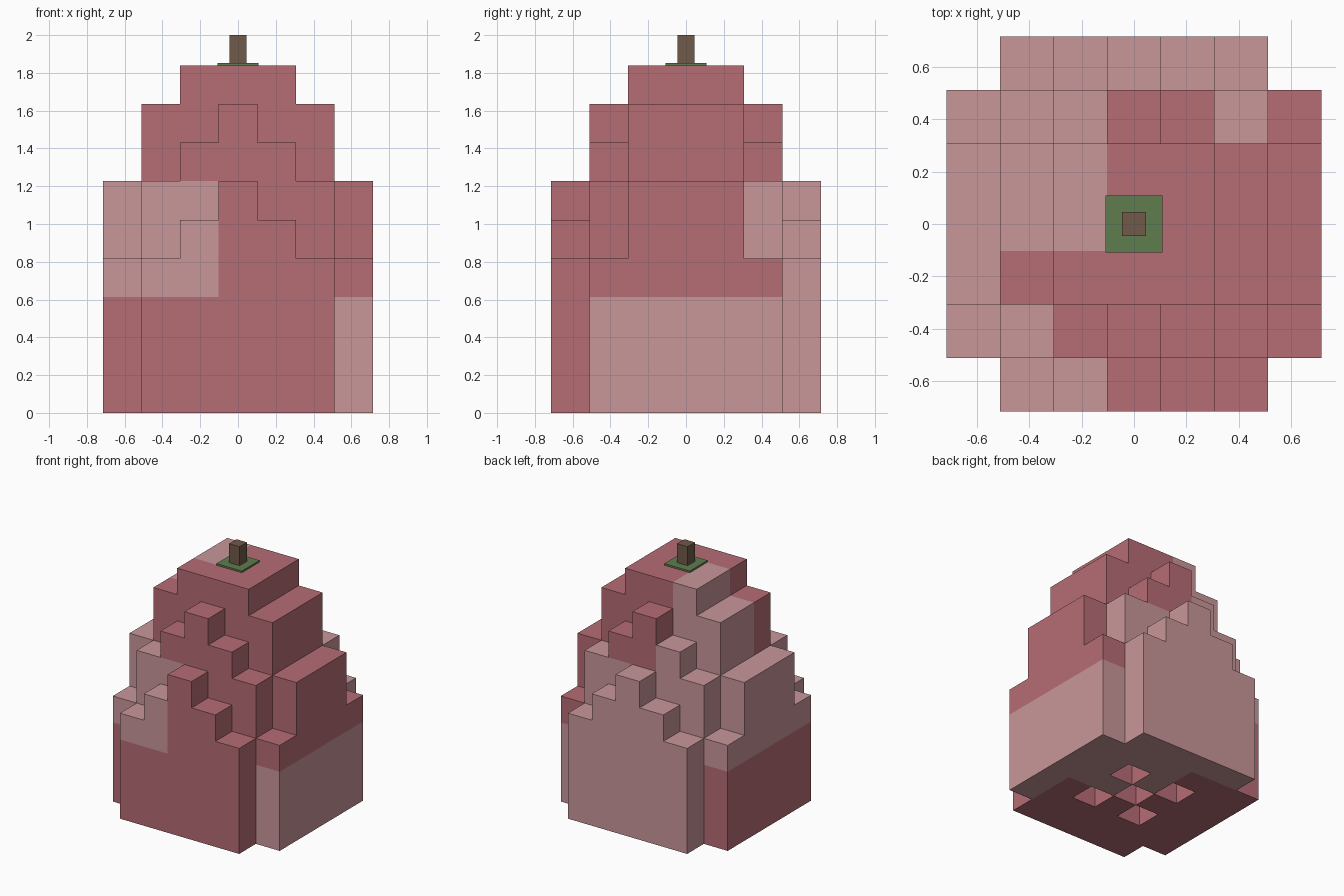
import bpy, bmesh
from mathutils import Vector

if "Cube" in bpy.data.objects:
    bpy.data.objects.remove(bpy.data.objects["Cube"])

S = 1.84 / 9          # size of one block


def material(name, rgb):
    m = bpy.data.materials.new(name)
    lin = [((c / 255 + 0.055) / 1.055) ** 2.4 for c in rgb]
    m.diffuse_color = (*lin, 1)
    m.use_nodes = True
    m.node_tree.nodes["Principled BSDF"].inputs["Base Color"].default_value = m.diffuse_color
    return m


rose = material("rose", (182, 109, 117))
pale = material("pale_pink", (201, 151, 154))
green = material("leaf_green", (94, 125, 78))
brown = material("stem_brown", (112, 90, 72))

# Stack heights in blocks, by |y| row and |x| column
HEIGHTS = [(9, 9, 8, 6), (9, 9, 8, 6), (8, 7, 6, 4), (6, 5, 4, 0)]
# Pale patches, as 3x3x3 block groups
PALE = {(2, 0, 0), (2, 1, 0), (0, 2, 0), (1, 2, 0), (1, 1, 0), (1, 2, 1),
        (0, 2, 1), (0, 1, 1), (0, 0, 1), (1, 1, 1), (0, 1, 2)}


def dimple(x, y, z):
    # one-block holes under the base: centre and four diagonals
    return z == 0 and abs(x) == abs(y) and abs(x) <= 1


def solid(x, y, z):
    if abs(x) > 3 or abs(y) > 3 or z < 0 or dimple(x, y, z):
        return False
    return z < HEIGHTS[abs(y)][abs(x)]


def fruit_body():
    bm = bmesh.new()
    grid = {}

    def vert(p):
        key = tuple(round(c * 2) for c in p)
        if key not in grid:
            grid[key] = bm.verts.new(Vector(p) * S)
        return grid[key]

    cells = [(x, y, z) for x in range(-3, 4) for y in range(-3, 4)
             for z in range(9) if solid(x, y, z)]
    for x, y, z in cells:
        centre = Vector((x, y, z + 0.5))
        for axis in range(3):
            for sign in (-1, 1):
                n = Vector((0, 0, 0))
                n[axis] = sign
                nb = (x + int(n.x), y + int(n.y), z + int(n.z))
                if solid(*nb):
                    continue
                u = Vector((0, 0, 0))
                u[(axis + 1) % 3] = 0.5
                v = n.cross(u)
                mid = centre + n / 2
                f = bm.faces.new([vert(mid + a * u + b * v) for a, b in
                                  ((-1, -1), (1, -1), (1, 1), (-1, 1))])
                group = ((x + 3) // 3, (y + 3) // 3, z // 3)
                f.material_index = int(group in PALE and not dimple(*nb))
    me = bpy.data.meshes.new("fruit_body")
    bm.to_mesh(me)
    bm.free()
    me.materials.append(rose)
    me.materials.append(pale)
    bpy.context.collection.objects.link(bpy.data.objects.new("fruit_body", me))


def box(name, half, z0, z1, mat):
    bpy.ops.mesh.primitive_cube_add(size=1, location=(0, 0, (z0 + z1) / 2))
    ob = bpy.context.object
    ob.name = name
    ob.scale = (half * 2, half * 2, z1 - z0)
    ob.data.materials.append(mat)


fruit_body()
box("leaf", 0.109, 1.84, 1.853, green)
box("stem", 0.045, 1.85, 2.0, brown)
